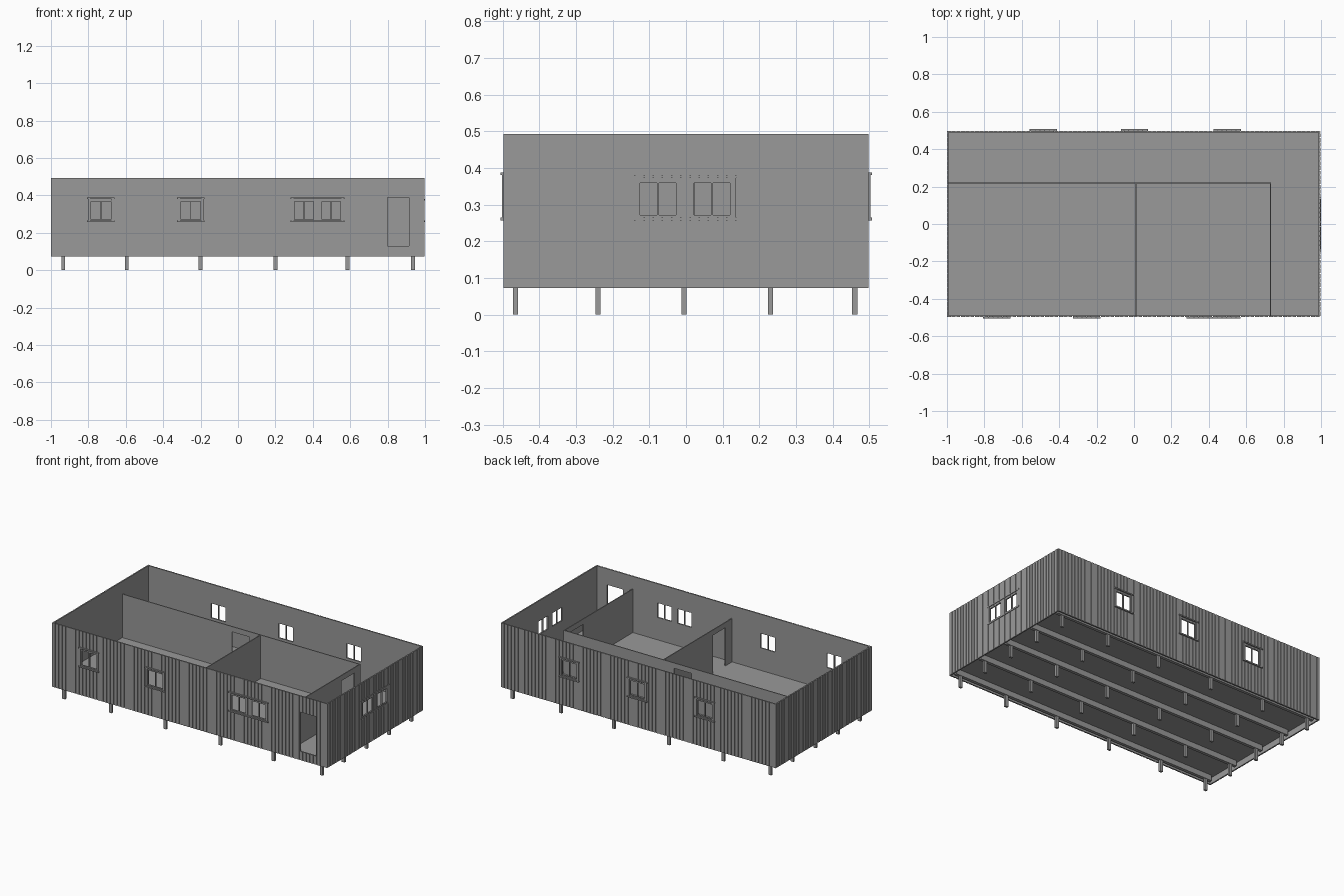
import bpy, bmesh
from mathutils import Vector

if "Cube" in bpy.data.objects:
    bpy.data.objects.remove(bpy.data.objects["Cube"], do_unlink=True)

GREY = bpy.data.materials.new("plain_grey")
GREY.use_nodes = True
GREY.diffuse_color = (0.32, 0.32, 0.32, 1)
GREY.node_tree.nodes["Principled BSDF"].inputs["Base Color"].default_value = (0.32, 0.32, 0.32, 1)


def finish(name, bm):
    bmesh.ops.recalc_face_normals(bm, faces=bm.faces)
    mesh = bpy.data.meshes.new(name)
    bm.to_mesh(mesh)
    bm.free()
    mesh.materials.append(GREY)
    obj = bpy.data.objects.new(name, mesh)
    bpy.context.collection.objects.link(obj)
    return obj


def add_box(bm, lo, hi):
    lo, hi = Vector(lo), Vector(hi)
    verts = bmesh.ops.create_cube(bm, size=1)["verts"]
    for v in verts:
        v.co = (lo + hi) / 2 + v.co * (hi - lo)


def place(axis, u, depth, z):
    """A wall point: u runs along the wall, depth across it."""
    return Vector((u, depth, z)) if axis == "x" else Vector((depth, u, z))


def add_panel(bm, axis, d0, d1, u0, u1, z0, z1, holes):
    """Slab with rectangular openings (u0, u1, z0, z1)."""
    us = sorted({u0, u1, *[c for h in holes for c in h[:2] if u0 < c < u1]})
    zs = sorted({z0, z1, *[c for h in holes for c in h[2:] if z0 < c < z1]})
    grid, faces = {}, []

    def vert(u, z):
        if (u, z) not in grid:
            grid[u, z] = bm.verts.new(place(axis, u, d0, z))
        return grid[u, z]

    for a, b in zip(us, us[1:]):
        for c, d in zip(zs, zs[1:]):
            um, zm = (a + b) / 2, (c + d) / 2
            if not any(h[0] < um < h[1] and h[2] < zm < h[3] for h in holes):
                faces.append(bm.faces.new([vert(a, c), vert(b, c), vert(b, d), vert(a, d)]))
    new = bmesh.ops.extrude_face_region(bm, geom=faces, use_keep_orig=True)["geom"]
    bmesh.ops.translate(bm, vec=place(axis, 0, d1 - d0, 0),
                        verts=[g for g in new if isinstance(g, bmesh.types.BMVert)])


BOTTOM, TOP, FLOOR = 0.073, 0.493, 0.125
CORE, BOARD = 0.005, 0.004


def outer_wall(name, axis, face, side, u0, u1, holes):
    """Wall sheet with narrow vertical boards on its outer side."""
    bm = bmesh.new()
    inner = face - side * BOARD
    add_panel(bm, axis, inner - side * CORE, inner, u0, u1, BOTTOM, TOP, holes)
    finish(name, bm)
    bm = bmesh.new()
    count = round((u1 - u0) / 0.025)
    pitch = (u1 - u0) / count
    for i in range(count):
        a = u0 + i * pitch
        add_panel(bm, axis, inner, face, a, a + pitch - 0.004, BOTTOM, TOP, holes)
    finish(name + "_cladding", bm)


def window(name, axis, face, side, panes, z0, z1, reach):
    """Sash frames with a centre bar, in a surround with head and sill."""
    bm = bmesh.new()
    out, t = face + side * reach, 0.005

    def bar(d0, d1, a, b, c, d):
        p, q = place(axis, a, d0, c), place(axis, b, d1, d)
        add_box(bm, [min(m) for m in zip(p, q)], [max(m) for m in zip(p, q)])

    for a, b in panes:
        m, back = (a + b) / 2, face - side * (CORE + BOARD)
        for c in (a, m - t / 2, b - t):
            bar(back, face, c, c + t, z0, z1)
        for c in (z0, z1 - t):
            bar(back, face, a, b, c, c + t)
    a, b = panes[0][0], panes[-1][1]
    for c in (a - 0.012, b):
        bar(face, face + side * reach * 0.6, c, c + 0.012, z0 - 0.004, z1 + 0.012)
    for c in (z0 - 0.01, z1 + 0.008):
        bar(face, out, a - 0.016, b + 0.016, c, c + 0.008)
    finish(name, bm)


def holes_for(windows, z0, z1):
    return [(a, b, z0, z1) for w in windows for a, b in w]


# Outer walls with their window and door openings
front = [[(-0.79, -0.675)], [(-0.31, -0.195)], [(0.298, 0.408), (0.443, 0.553)]]
back = [[(c - 0.057, c + 0.057)] for c in (-0.485, 0.003, 0.498)]
right = [[(-0.13, -0.022), (0.017, 0.125)]]
ZW = (0.267, 0.372)
front_door = (0.80, 0.915, 0.13, 0.388)
outer_wall("front_wall", "x", -0.497, -1, -1, 0.996, holes_for(front, *ZW) + [front_door])
outer_wall("back_wall", "x", 0.498, 1, -1, 0.996, holes_for(back, *ZW))
outer_wall("right_wall", "y", 0.996, 1, -0.488, 0.489, holes_for(right, 0.267, 0.364))
outer_wall("left_wall", "y", -1, -1, -0.488, 0.489, [])

for i, panes in enumerate(front):
    window(f"front_window_{i + 1}", "x", -0.497, -1, panes, *ZW, 0.009)
for i, panes in enumerate(back):
    window(f"back_window_{i + 1}", "x", 0.498, 1, panes, *ZW, 0.009)
window("right_window", "y", 0.996, 1, right[0], 0.267, 0.364, 0.004)

# Inner partitions with doorways
DOOR_TOP, INNER_TOP = 0.375, 0.41
for name, axis, d, u0, u1, door in (
        ("hall_partition", "x", 0.22, -0.991, 0.733, (-0.195, -0.07)),
        ("middle_partition", "y", 0.01, -0.488, 0.217, (-0.42, -0.29)),
        ("end_partition", "y", 0.73, -0.488, 0.217, (0.025, 0.16))):
    bm = bmesh.new()
    add_panel(bm, axis, d - 0.003, d + 0.003, u0, u1, FLOOR, INNER_TOP,
              [(*door, FLOOR, DOOR_TOP)])
    finish(name, bm)

# Floor slab
bm = bmesh.new()
add_box(bm, (-0.991, -0.488, 0.112), (0.987, 0.489, FLOOR))
finish("floor", bm)

# Bearers under the floor, standing on rows of stumps
ROWS = (-0.465, -0.24, -0.005, 0.23, 0.46)
bearers, stumps = bmesh.new(), bmesh.new()
for y in ROWS:
    add_box(bearers, (-0.975, y - 0.01, 0.076), (0.975, y + 0.01, 0.112))
    for x in (-0.935, -0.595, -0.2, 0.2, 0.585, 0.935):
        add_box(stumps, (x - 0.01, y - 0.007, 0), (x + 0.01, y + 0.007, 0.076))
finish("bearers", bearers)
finish("stumps", stumps)
